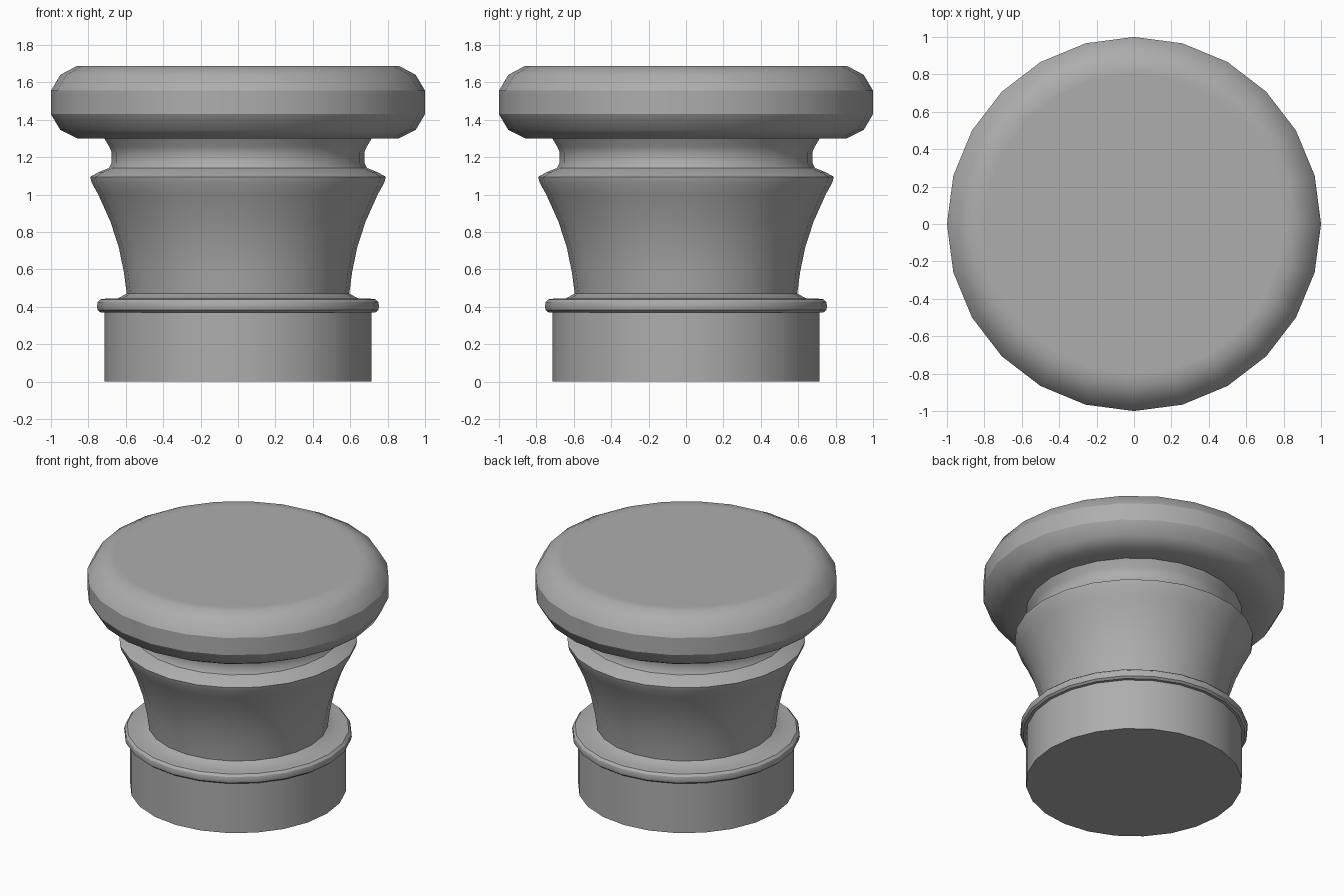
import bpy
import bmesh
from math import cos, sin, pi, radians

if "Cube" in bpy.data.objects:
    bpy.data.objects.remove(bpy.data.objects["Cube"])

SIDES = 24

grey = bpy.data.materials.new("dark_grey")
grey.diffuse_color = (0.42, 0.42, 0.42, 1)
grey.use_nodes = True
grey.node_tree.nodes["Principled BSDF"].inputs["Base Color"].default_value = grey.diffuse_color


def lathe(name, profile, cap_bottom=False, cap_top=False, angle=40):
    """Turn a bottom-to-top list of (radius, height) points around z."""
    bm = bmesh.new()
    rings = [[bm.verts.new((r * cos(2 * pi * i / SIDES), r * sin(2 * pi * i / SIDES), z))
              for i in range(SIDES)] for r, z in profile]
    for low, high in zip(rings, rings[1:]):
        for i in range(SIDES):
            j = (i + 1) % SIDES
            bm.faces.new((low[i], low[j], high[j], high[i]))
    if cap_bottom:
        bm.faces.new(rings[0][::-1])
    if cap_top:
        bm.faces.new(rings[-1])
    mesh = bpy.data.meshes.new(name)
    bm.to_mesh(mesh)
    bm.free()
    mesh.materials.append(grey)
    obj = bpy.data.objects.new(name, mesh)
    bpy.context.collection.objects.link(obj)
    bpy.ops.object.select_all(action='DESELECT')
    obj.select_set(True)
    bpy.context.view_layer.objects.active = obj
    bpy.ops.object.shade_smooth_by_angle(angle=radians(angle))
    return obj


# Cylindrical foot
lathe("base", [(0.715, 0), (0.715, 0.37)], cap_bottom=True)

# Rounded rim with a sloping ledge up to the stem
lathe("base_rim", [(0.715, 0.37), (0.735, 0.37), (0.75, 0.382), (0.755, 0.402),
                   (0.75, 0.425), (0.735, 0.44), (0.70, 0.444), (0.645, 0.444),
                   (0.595, 0.47)], angle=30)

# Flared stem
lathe("flared_stem", [(0.595, 0.47), (0.61, 0.585), (0.638, 0.72), (0.682, 0.855),
                      (0.747, 1.0), (0.783, 1.065), (0.79, 1.095)])

# Sloping shoulder and concave neck
lathe("shoulder", [(0.79, 1.095), (0.745, 1.12), (0.69, 1.142)])
lathe("grooved_neck", [(0.69, 1.142), (0.675, 1.17), (0.675, 1.225), (0.688, 1.255),
                       (0.715, 1.30)], angle=50)

# Wide cap: lower bevel, straight edge band, upper bevel with a flat top
lathe("cap_underside", [(0.715, 1.30), (0.86, 1.30), (0.95, 1.345), (1.0, 1.43)])
lathe("cap_edge_band", [(1.0, 1.43), (1.0, 1.555)])
lathe("cap_top", [(1.0, 1.555), (0.95, 1.64), (0.86, 1.688), (0.80, 1.688)], cap_top=True)
